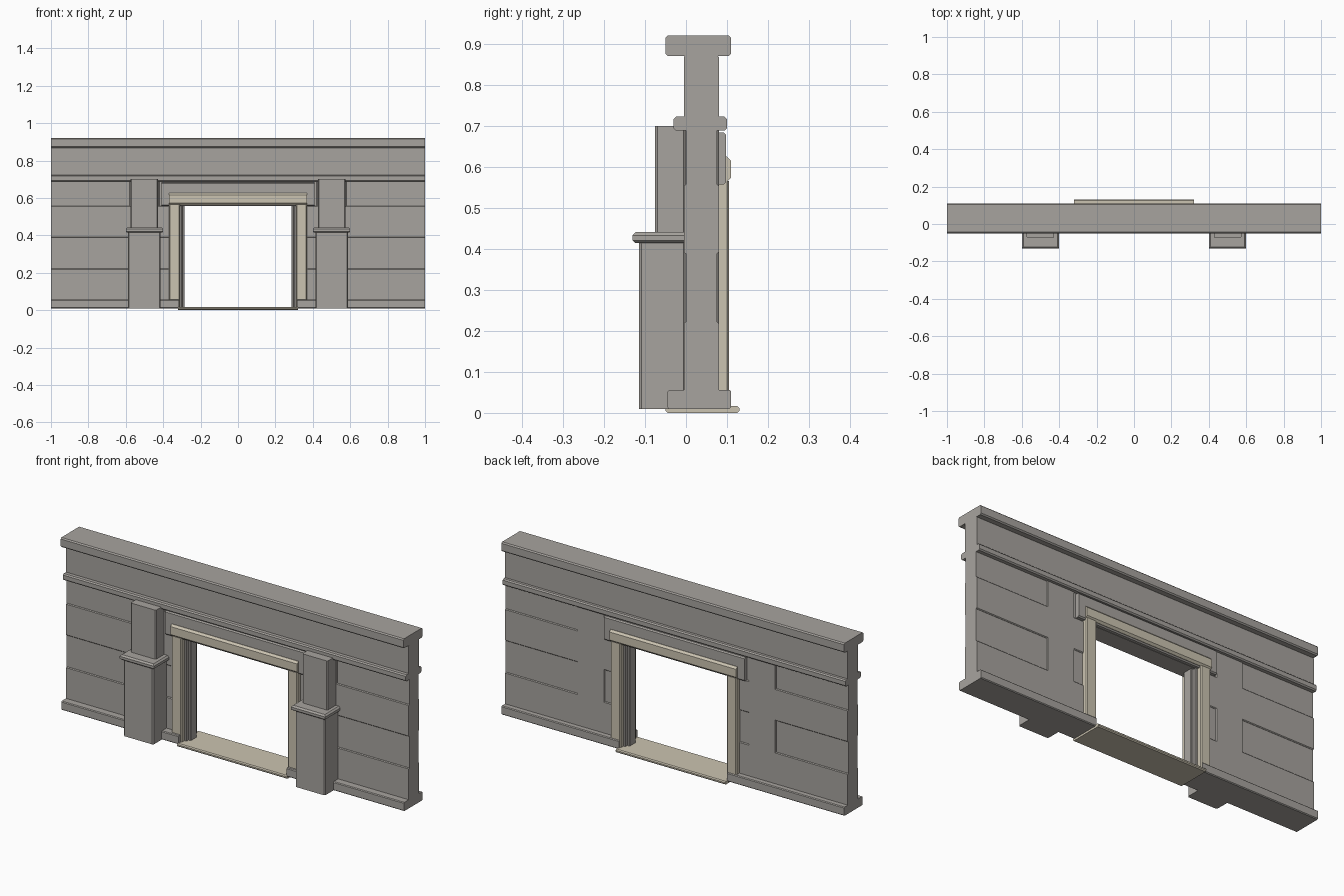
import bpy, bmesh

if "Cube" in bpy.data.objects:
    bpy.data.objects.remove(bpy.data.objects["Cube"])


def material(name, rgb):
    m = bpy.data.materials.new(name)
    m.diffuse_color = (*rgb, 1)
    m.use_nodes = True
    m.node_tree.nodes["Principled BSDF"].inputs["Base Color"].default_value = m.diffuse_color
    return m


STONE = material("warm_grey_stone", (0.39, 0.37, 0.345))
TAN = material("pale_trim", (0.60, 0.55, 0.44))


def bar(name, x, y, z, axis="x", c=0.004, mat=STONE):
    """Prism along an axis whose cross-section is a rectangle with cut corners."""
    spans = {"x": sorted(x), "y": sorted(y), "z": sorted(z)}
    u, v = [a for a in "xyz" if a != axis]
    (u0, u1), (v0, v1) = spans[u], spans[v]
    prof = [(u0 + c, v0), (u1 - c, v0), (u1, v0 + c), (u1, v1 - c),
            (u1 - c, v1), (u0 + c, v1), (u0, v1 - c), (u0, v0 + c)]
    if c == 0:
        prof = [(u0, v0), (u1, v0), (u1, v1), (u0, v1)]
    bm = bmesh.new()
    rings = []
    for t in spans[axis]:
        ring = []
        for p, q in prof:
            d = {axis: t, u: p, v: q}
            ring.append(bm.verts.new((d["x"], d["y"], d["z"])))
        rings.append(ring)
        bm.faces.new(ring)
    n = len(prof)
    for i in range(n):
        j = (i + 1) % n
        bm.faces.new((rings[0][i], rings[0][j], rings[1][j], rings[1][i]))
    bmesh.ops.recalc_face_normals(bm, faces=bm.faces)
    me = bpy.data.meshes.new(name)
    bm.to_mesh(me)
    bm.free()
    me.materials.append(mat)
    ob = bpy.data.objects.new(name, me)
    bpy.context.collection.objects.link(ob)
    return ob


def pair(name, x, *args, **kw):
    """Same bar on the left and the right."""
    for side, s in (("right", 1), ("left", -1)):
        bar(f"{name}_{side}", (s * x[0], s * x[1]), *args, **kw)


# Full-width upper wall, cornice and string moulding
bar("cornice", (-1, 1), (-0.05, 0.11), (0.87, 0.92), c=0.006)
bar("upper_wall", (-1, 1), (-0.005, 0.08), (0.715, 0.872))
bar("string_moulding", (-1, 1), (-0.03, 0.10), (0.688, 0.722), c=0.006)
bar("wall_over_door", (-0.58, 0.58), (0, 0.075), (0.557, 0.69), c=0)

# Lower wall: alternate courses stand slightly proud
FLUSH, RECESS = (-0.005, 0.08), (0, 0.075)
pair("core", (0.31, 1), RECESS, (0.02, 0.69), c=0)
pair("lower_course", (0.32, 1), FLUSH, (0.05, 0.222))
pair("middle_course", (0.32, 1), FLUSH, (0.388, 0.557))
pair("flush_pier", (0.42, 0.58), FLUSH, (0.05, 0.695), axis="z")
pair("plinth", (0.315, 1), (-0.045, 0.11), (0.01, 0.056))

# Stepped stone door lining
pair("jamb_outer", (0.298, 0.345), (-0.005, 0.08), (0.01, 0.56), axis="z", c=0.003)
pair("jamb_inner", (0.285, 0.33), (0.012, 0.063), (0.01, 0.56), axis="z", c=0.003)
bar("door_head", (-0.33, 0.33), (-0.005, 0.08), (0.556, 0.60), c=0.003)
bar("lintel_panel", (-0.41, 0.41), (-0.023, 0.098), (0.557, 0.683), c=0.006)

# Pale door surround and threshold
pair("door_post", (0.31, 0.368), (-0.03, 0.105), (0.012, 0.565), axis="z", c=0.005, mat=TAN)
bar("door_lintel", (-0.37, 0.37), (-0.035, 0.11), (0.563, 0.625), c=0.01, mat=TAN)
bar("threshold", (-0.32, 0.32), (-0.05, 0.13), (0, 0.017), c=0.005, mat=TAN)

# Front pilasters with a collar
pair("pilaster_base", (0.414, 0.588), (-0.115, 0), (0.01, 0.42), axis="z", c=0.006)
pair("pilaster_shaft", (0.427, 0.575), (-0.075, 0), (0.43, 0.70), axis="z", c=0.006)


def collar(s, side):
    # tapered collar: bottom, lower lip, upper lip and top rings
    bm = bmesh.new()
    rings = []
    for z, d in ((0.414, 0.007), (0.420, 0), (0.433, 0), (0.441, 0.008)):
        rings.append([bm.verts.new((s * a, b, z)) for a, b in (
            (0.40 + d, -0.13 + d), (0.60 - d, -0.13 + d), (0.60 - d, 0), (0.40 + d, 0))])
    bm.faces.new(rings[0])
    bm.faces.new(rings[-1])
    for lo, hi in zip(rings, rings[1:]):
        for i in range(4):
            j = (i + 1) % 4
            bm.faces.new((lo[i], lo[j], hi[j], hi[i]))
    bmesh.ops.recalc_face_normals(bm, faces=bm.faces)
    me = bpy.data.meshes.new("pilaster_collar")
    bm.to_mesh(me)
    bm.free()
    me.materials.append(STONE)
    bpy.context.collection.objects.link(bpy.data.objects.new(f"pilaster_collar_{side}", me))


collar(1, "right")
collar(-1, "left")
